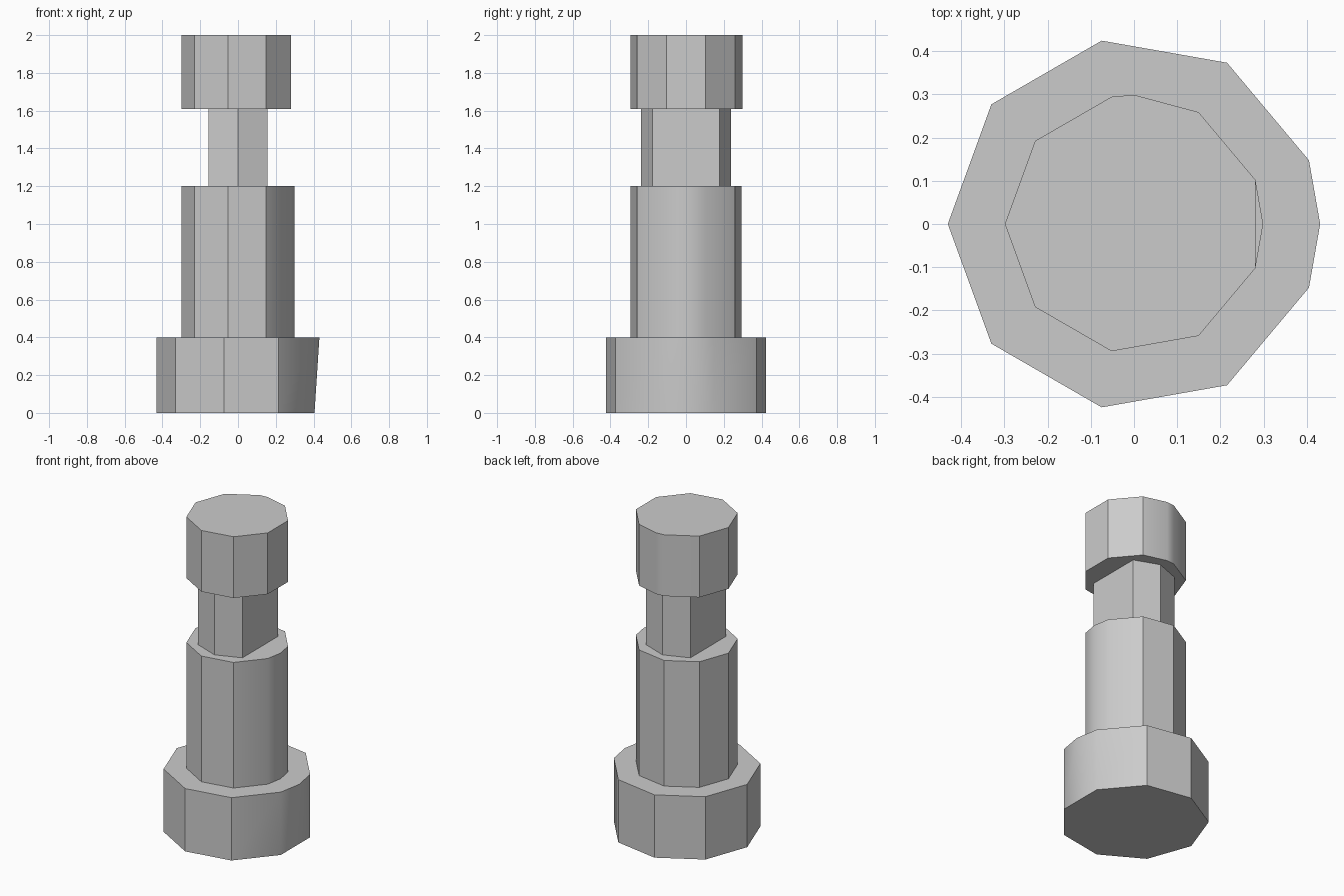
import bpy
import bmesh
from math import cos, sin, radians

cube = bpy.data.objects.get("Cube")
if cube:
    bpy.data.objects.remove(cube, do_unlink=True)

grey = bpy.data.materials.new("plain_grey")
grey.use_nodes = True
colour = (0.6, 0.6, 0.6, 1)
grey.diffuse_color = colour
grey.node_tree.nodes["Principled BSDF"].inputs["Base Color"].default_value = colour


def ring(radius, extra=None):
    """Nine-sided outline pointing to -x, with an optional extra corner."""
    angles = [20 + 40 * i for i in range(9)]
    if extra is not None:
        angles = sorted(angles + [extra])
    return [(radius * cos(radians(a)), radius * sin(radians(a))) for a in angles]


def finish(name, bm):
    bmesh.ops.recalc_face_normals(bm, faces=bm.faces)
    mesh = bpy.data.meshes.new(name)
    bm.to_mesh(mesh)
    bm.free()
    mesh.materials.append(grey)
    obj = bpy.data.objects.new(name, mesh)
    bpy.context.collection.objects.link(obj)
    bpy.ops.object.select_all(action="DESELECT")
    obj.select_set(True)
    bpy.context.view_layer.objects.active = obj
    bpy.ops.object.shade_smooth_by_angle(angle=radians(32))
    return obj


def prism(name, outline, z0, z1):
    bm = bmesh.new()
    low = [bm.verts.new((x, y, z0)) for x, y in outline]
    high = [bm.verts.new((x, y, z1)) for x, y in outline]
    bm.faces.new(low)
    bm.faces.new(high)
    for i in range(len(low)):
        j = (i + 1) % len(low)
        bm.faces.new((low[i], low[j], high[j], high[i]))
    return finish(name, bm)


# Base: nine corners below, ten above, so the +x side flares out
bm = bmesh.new()
low = [bm.verts.new((x, y, 0)) for x, y in ring(0.431)]
high = [bm.verts.new((x, y, 0.4)) for x, y in ring(0.431)]
tip = bm.verts.new((0.431, 0, 0.4))
bm.faces.new(low)
bm.faces.new(high + [tip])
for i in range(8):
    bm.faces.new((low[i], low[i + 1], high[i + 1], high[i]))
bm.faces.new((low[8], low[0], tip))
bm.faces.new((low[8], tip, high[8]))
bm.faces.new((low[0], high[0], tip))
finish("base", bm)

# Shaft, with its extra corner on +x
prism("shaft", ring(0.299, 0), 0.4, 1.2)

# Narrow six-sided neck
neck = [(0, -0.237), (0.156, -0.178), (0.156, 0.178),
        (0, 0.237), (-0.156, 0.178), (-0.156, -0.178)]
prism("neck", neck, 1.2, 1.61)

# Head, with its extra corner on +y
prism("head", ring(0.299, 90), 1.61, 2)
